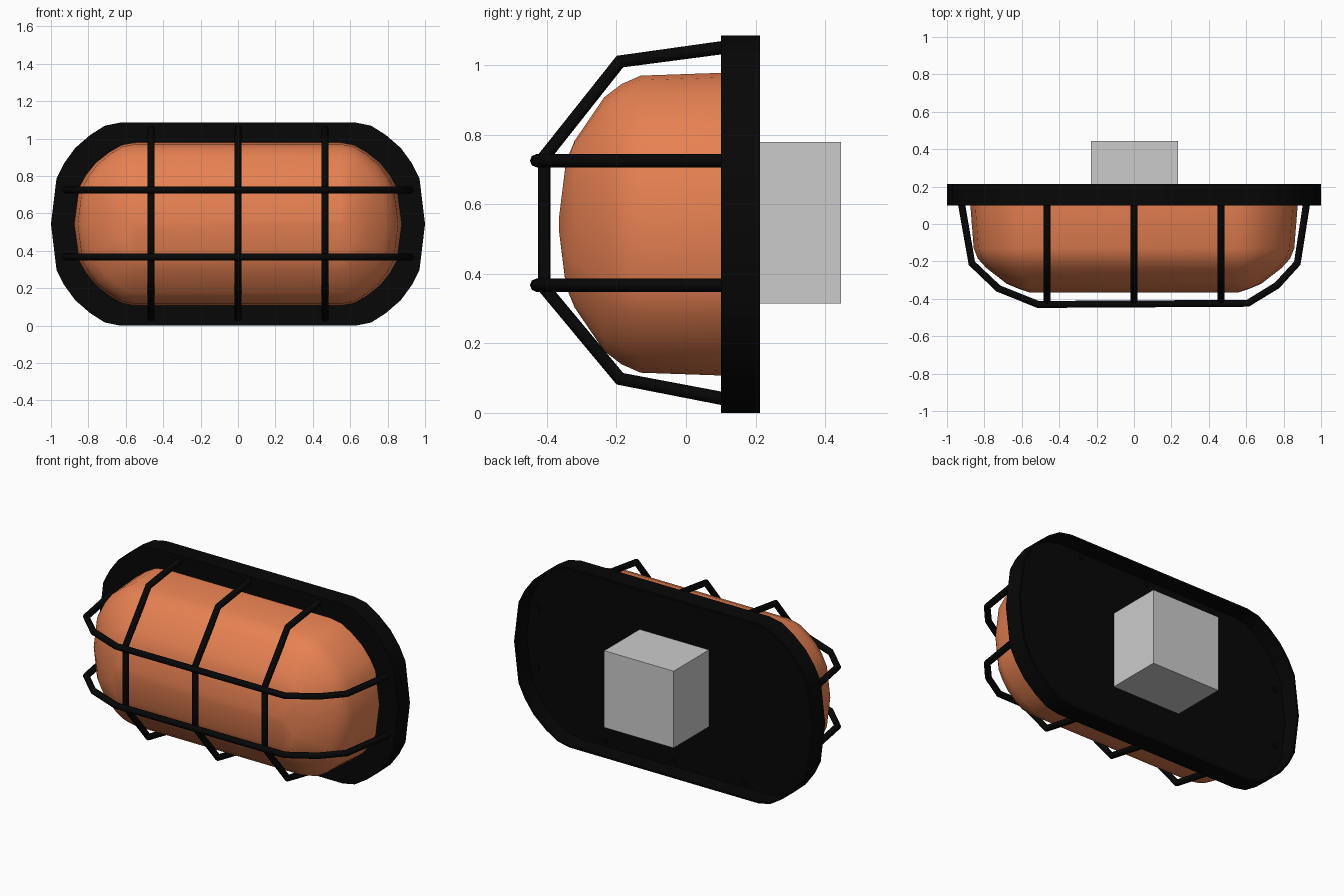
import bpy, bmesh

if "Cube" in bpy.data.objects:
    bpy.data.objects.remove(bpy.data.objects["Cube"])

CZ = 0.5425  # height of the lamp's long axis


def material(name, rgb):
    m = bpy.data.materials.new(name)
    m.diffuse_color = (*rgb, 1)
    m.use_nodes = True
    m.node_tree.nodes["Principled BSDF"].inputs["Base Color"].default_value = m.diffuse_color
    return m


black = material("black_metal", (0.002, 0.002, 0.002))
orange = material("orange_glass", (0.8, 0.22, 0.085))

# Unit quarter of the faceted rounded end, shared by plate and glass
ARC = [(0, 1), (0.22, 0.97), (0.43, 0.88), (0.65, 0.75), (0.81, 0.6), (0.92, 0.45), (1, 0)]
HALF = ARC + [(x, -z) for x, z in reversed(ARC[:-1])]


def outline(straight, rx, rz):
    right = [(straight + rx * x, rz * z) for x, z in HALF]
    return right + [(-x, -z) for x, z in right]


def loft(name, rings, mat, angle, cap_start=True):
    """Skin (y, straight, rx, rz) capsule outlines; cap the last, optionally the first."""
    bm = bmesh.new()
    loops = [[bm.verts.new((x, y, CZ + z)) for x, z in outline(s, rx, rz)]
             for y, s, rx, rz in rings]
    n = len(loops[0])
    for a, b in zip(loops, loops[1:]):
        for i in range(n):
            j = (i + 1) % n
            bm.faces.new((a[i], a[j], b[j], b[i]))
    if cap_start:
        bm.faces.new(loops[0])
    bm.faces.new(loops[-1][::-1])
    bmesh.ops.remove_doubles(bm, verts=bm.verts[:], dist=0.0005)
    bmesh.ops.recalc_face_normals(bm, faces=bm.faces[:])
    me = bpy.data.meshes.new(name)
    bm.to_mesh(me)
    bm.free()
    me.materials.append(mat)
    ob = bpy.data.objects.new(name, me)
    bpy.context.collection.objects.link(ob)
    bpy.context.view_layer.objects.active = ob
    ob.select_set(True)
    bpy.ops.object.shade_smooth_by_angle(angle=angle)
    ob.select_set(False)
    return ob


def bar(name, points):
    cu = bpy.data.curves.new(name, 'CURVE')
    cu.dimensions = '3D'
    cu.bevel_depth = 0.019
    cu.bevel_resolution = 2
    cu.use_fill_caps = True
    sp = cu.splines.new('POLY')
    sp.points.add(len(points) - 1)
    for p, co in zip(sp.points, points):
        p.co = (*co, 1)
    cu.materials.append(black)
    bpy.context.collection.objects.link(bpy.data.objects.new(name, cu))


# Back plate: a shallow tray, closed at the front, with a thin rim open to the wall
T = 0.012
loft("back_plate", [(0.10, 0.63, 0.37, CZ), (0.213, 0.63, 0.37, CZ),
                    (0.213, 0.63, 0.37 - T, CZ - T), (0.108, 0.63, 0.37 - T, CZ - T)],
     black, 0.5)

# Glass dome: depth y, end length and half height, narrowing to a ridge at the front
PROFILE = [(0.10, 0.325, 0.435), (-0.13, 0.307, 0.427), (-0.185, 0.285, 0.403),
           (-0.235, 0.24, 0.365), (-0.32, 0.13, 0.24), (-0.345, 0.07, 0.18),
           (-0.365, 0.01, 0.02)]
loft("glass_dome", [(y, 0.55, rx, h) for y, rx, h in PROFILE], orange, 0.7, cap_start=False)

# Upright guard bars
UPRIGHT = [(0.112, 1.051), (-0.19, 1.01), (-0.408, 0.735), (-0.408, 0.36),
           (-0.19, 0.098), (0.112, 0.04)]
for i, x in enumerate((-0.465, 0, 0.465)):
    bar(f"upright_guard_bar_{i + 1}", [(x, y, z) for y, z in UPRIGHT])

# Lengthwise guard bars
LENGTHWISE = [(-0.923, 0.112), (-0.867, -0.21), (-0.725, -0.345), (-0.513, -0.43),
              (0.608, -0.424), (0.765, -0.328), (0.873, -0.21), (0.923, 0.112)]
for i, z in enumerate((0.367, 0.725)):
    bar(f"lengthwise_guard_bar_{i + 1}", [(x, y, z) for x, y in LENGTHWISE])

# Wall mounting box, passing through the tray
bpy.ops.mesh.primitive_cube_add(size=0.464, location=(0.003, 0.213, 0.547))
bpy.context.object.name = "mounting_box"
